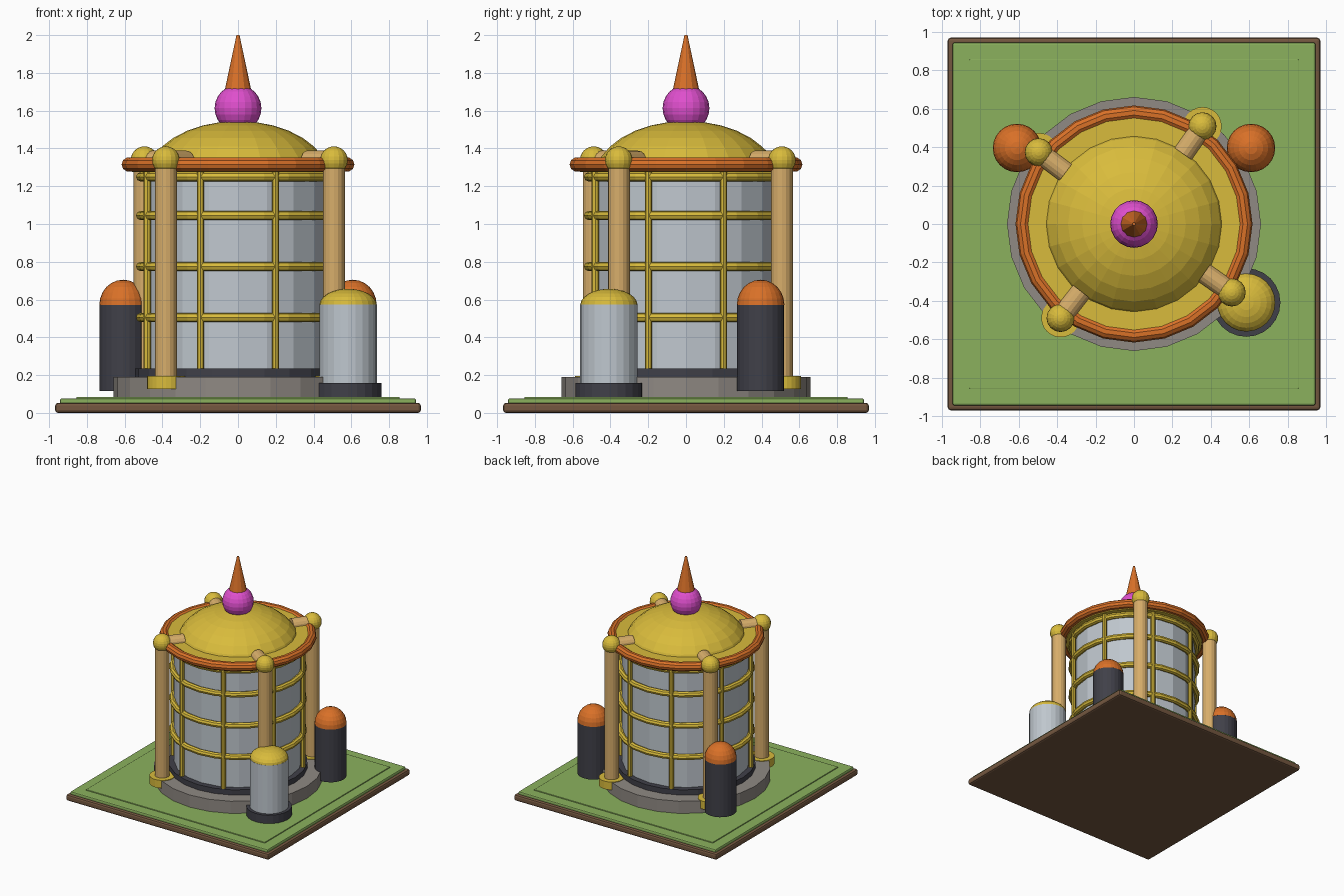
import bpy
import bmesh
from math import sin, cos, radians, pi
from mathutils import Matrix, Vector

cube = bpy.data.objects.get("Cube")
if cube:
    bpy.data.objects.remove(cube, do_unlink=True)


def material(name, rgb):
    linear = [(c / 255) ** 2.2 for c in rgb] + [1]
    m = bpy.data.materials.new(name)
    m.use_nodes = True
    m.diffuse_color = linear
    m.node_tree.nodes["Principled BSDF"].inputs["Base Color"].default_value = linear
    return m


gold = material("gold", (216, 186, 62))
orange = material("orange", (216, 112, 44))
magenta = material("magenta", (222, 80, 204))
silver = material("pale silver", (190, 198, 205))
dark = material("dark grey", (66, 66, 74))
tan = material("tan", (214, 172, 106))
green = material("grass green", (138, 176, 94))
stone = material("stone grey", (142, 136, 130))
brown = material("earth brown", (116, 88, 66))


def add(name, bm, mat):
    mesh = bpy.data.meshes.new(name)
    bmesh.ops.recalc_face_normals(bm, faces=bm.faces)
    bm.to_mesh(mesh)
    bm.free()
    mesh.materials.append(mat)
    ob = bpy.data.objects.new(name, mesh)
    bpy.context.collection.objects.link(ob)
    return ob


def rod(name, start, end, r, mat, sides=24, r2=None):
    """Cylinder or cone running between two points."""
    a, b = Vector(start), Vector(end)
    bm = bmesh.new()
    turn = (b - a).to_track_quat('Z', 'Y').to_matrix().to_4x4()
    bmesh.ops.create_cone(bm, cap_ends=True, segments=sides, radius1=r,
                          radius2=r if r2 is None else r2, depth=(b - a).length,
                          matrix=Matrix.Translation((a + b) / 2) @ turn)
    return add(name, bm, mat)


def drum(name, x, y, z0, z1, r, mat, sides=24, r2=None):
    return rod(name, (x, y, z0), (x, y, z1), r, mat, sides, r2)


def ball(name, centre, r, mat, height=None, half=False, sides=24, rings=12):
    bm = bmesh.new()
    bmesh.ops.create_uvsphere(bm, u_segments=sides, v_segments=rings, radius=1)
    if half:
        bmesh.ops.bisect_plane(bm, geom=bm.verts[:] + bm.edges[:] + bm.faces[:],
                               plane_co=(0, 0, 0), plane_no=(0, 0, 1), clear_inner=True)
        rim = [e for e in bm.edges if e.is_boundary]
        bmesh.ops.contextual_create(bm, geom=rim)
    bmesh.ops.scale(bm, vec=(r, r, height or r), verts=bm.verts)
    bmesh.ops.translate(bm, vec=centre, verts=bm.verts)
    return add(name, bm, mat)


def hoop(name, z, major, minor, mat, sides=24, section=10):
    bm = bmesh.new()
    rings = []
    for i in range(sides):
        a = 2 * pi * i / sides
        ring = []
        for j in range(section):
            t = 2 * pi * j / section
            d = major + minor * cos(t)
            ring.append(bm.verts.new((d * cos(a), d * sin(a), z + minor * sin(t))))
        rings.append(ring)
    for i in range(sides):
        p, q = rings[i], rings[(i + 1) % sides]
        for j in range(section):
            k = (j + 1) % section
            bm.faces.new((p[j], q[j], q[k], p[k]))
    return add(name, bm, mat)


def slab(name, half, z0, z1, mat, bevel):
    bm = bmesh.new()
    bmesh.ops.create_cube(bm, size=1)
    bmesh.ops.scale(bm, vec=(2 * half, 2 * half, z1 - z0), verts=bm.verts)
    bmesh.ops.translate(bm, vec=(0, 0, (z0 + z1) / 2), verts=bm.verts)
    ob = add(name, bm, mat)
    mod = ob.modifiers.new("rounded edges", 'BEVEL')
    mod.width = bevel
    mod.segments = 2
    return ob


# Ground plot
slab("earth_slab", 0.968, 0, 0.053, brown, 0.015)
slab("grass_border", 0.943, 0.045, 0.077, green, 0.01)
slab("grass_lawn", 0.855, 0.06, 0.085, green, 0.004)

# Round tower
drum("stone_plinth", 0, 0, 0.08, 0.19, 0.66, stone)
drum("wall_skirting", 0, 0, 0.19, 0.235, 0.545, dark)
drum("tower_wall", 0, 0, 0.19, 1.28, 0.5, silver, 20)

# Gold lattice
for i, z in enumerate((0.505, 0.775, 1.045, 1.25)):
    hoop(f"lattice_band_{i + 1}", z, 0.515, 0.025, gold, section=8)
for i in range(8):
    a = radians(22.5 + 45 * i)
    drum(f"lattice_bar_{i + 1}", 0.52 * cos(a), 0.52 * sin(a), 0.22, 1.28, 0.019, gold, 8)

# Roof
drum("roof_disc", 0, 0, 1.275, 1.34, 0.56, gold)
hoop("roof_rim", 1.315, 0.578, 0.038, orange)
ball("roof_dome", (0, 0, 1.24), 0.485, gold, 0.305, half=True, rings=16)
ball("finial_ball", (0, 0, 1.613), 0.124, magenta, sides=20)
drum("finial_spire", 0, 0, 1.7, 2.0, 0.072, orange, 12, 0.008)

# Pillars with feet, knobs and roof struts
for i, angle in enumerate((55, 143, 232, 325)):
    c, s = cos(radians(angle)), sin(radians(angle))
    x, y = 0.62 * c, 0.62 * s
    drum(f"pillar_foot_{i + 1}", x, y, 0.127, 0.195, 0.1, gold)
    drum(f"pillar_{i + 1}", x, y, 0.19, 1.34, 0.058, tan, 16)
    ball(f"pillar_knob_{i + 1}", (x, y, 1.338), 0.073, gold, sides=16)
    rod(f"roof_strut_{i + 1}", (x, y, 1.333), (0.445 * c, 0.445 * s, 1.333), 0.055, tan, 16)

# Silver tank
drum("silver_tank_base", 0.583, -0.408, 0.08, 0.157, 0.178, dark)
drum("silver_tank_body", 0.583, -0.408, 0.15, 0.575, 0.152, silver)
ball("silver_tank_cap", (0.583, -0.408, 0.57), 0.152, gold, 0.087, half=True)

# Dark tanks
for side, x in (("left", 0.608), ("right", -0.608)):
    drum(f"dark_tank_body_{side}", x, 0.395, 0.117, 0.575, 0.125, dark)
    ball(f"dark_tank_cap_{side}", (x, 0.395, 0.572), 0.126, orange, 0.133, half=True)
